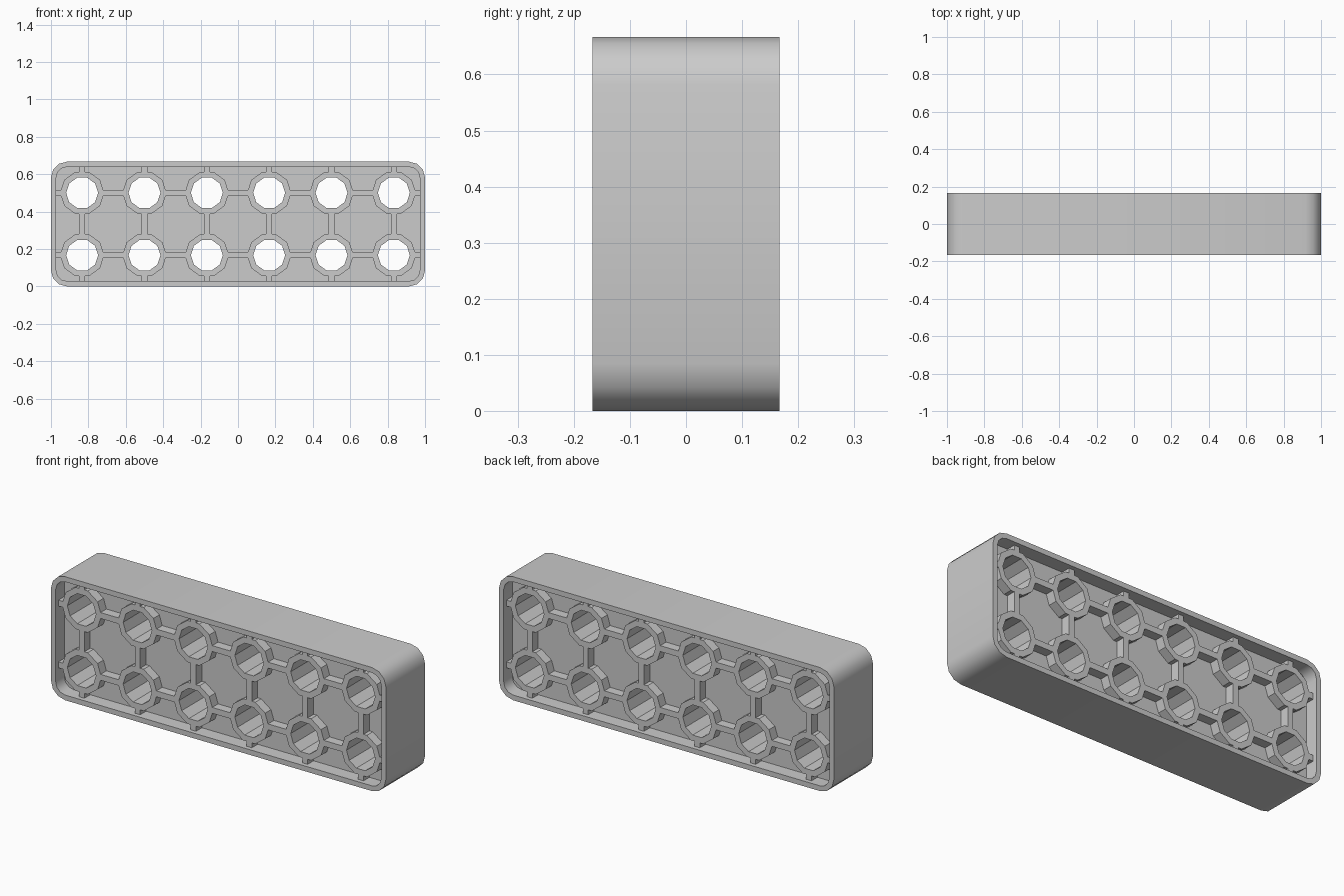
import bpy, bmesh
from math import pi, cos, sin, radians

cube = bpy.data.objects.get("Cube")
if cube:
    bpy.data.objects.remove(cube, do_unlink=True)

LENGTH, HEIGHT, DEPTH = 2.0, 2 / 3, 1 / 3
PITCH, WALL, CORNER = 1 / 3, 0.028, 0.085
WEB_HALF, LATTICE_HALF, RIB_HALF = 0.093, 0.143, 0.016
HOLE_R, TUBE_R, SIDES = 0.0855, 0.118, 10
COLUMNS = [(i - 2.5) * PITCH for i in range(6)]
ROWS = [(j + 0.5) * PITCH for j in range(2)]

grey = bpy.data.materials.new("light grey plastic")
grey.use_nodes = True
grey.diffuse_color = (0.6, 0.6, 0.6, 1)
grey.node_tree.nodes["Principled BSDF"].inputs["Base Color"].default_value = (0.6, 0.6, 0.6, 1)


def prism(bm, outline, y0, y1):
    """Closed solid from an x-z outline, extruded along y."""
    face = bm.faces.new([bm.verts.new((x, y0, z)) for x, z in outline])
    grown = bmesh.ops.extrude_face_region(bm, geom=[face])["geom"]
    verts = [v for v in grown if isinstance(v, bmesh.types.BMVert)]
    bmesh.ops.translate(bm, verts=verts, vec=(0, y1 - y0, 0))
    bmesh.ops.recalc_face_normals(bm, faces=bm.faces)


def rounded(inset):
    """Rounded rectangle outline with three segments per corner."""
    r = CORNER - inset
    points = []
    for k, (sx, sz) in enumerate([(1, 1), (-1, 1), (-1, -1), (1, -1)]):
        cx = sx * (LENGTH / 2 - CORNER)
        cz = HEIGHT / 2 + sz * (HEIGHT / 2 - CORNER)
        for s in range(4):
            a = k * pi / 2 + s * pi / 6
            points.append((cx + r * cos(a), cz + r * sin(a)))
    return points


def polygon(x, z, r):
    return [(x + r * cos(2 * pi * i / SIDES), z + r * sin(2 * pi * i / SIDES))
            for i in range(SIDES)]


def box(x0, x1, z0, z1):
    return [(x0, z0), (x1, z0), (x1, z1), (x0, z1)]


def solid(name, parts):
    """Object made of several prisms, each (outline, y0, y1)."""
    bm = bmesh.new()
    for part in parts:
        prism(bm, *part)
    mesh = bpy.data.meshes.new(name)
    bm.to_mesh(mesh)
    bm.free()
    mesh.materials.append(grey)
    obj = bpy.data.objects.new(name, mesh)
    bpy.context.collection.objects.link(obj)
    return obj


def combine(target, tool, operation):
    """Apply a boolean and remove the tool."""
    mod = target.modifiers.new("combine", "BOOLEAN")
    mod.operation, mod.object, mod.solver = operation, tool, "EXACT"
    mod.use_self = True
    graph = bpy.context.evaluated_depsgraph_get()
    mesh = bpy.data.meshes.new_from_object(target.evaluated_get(graph))
    target.modifiers.clear()
    target.data = mesh
    bpy.data.objects.remove(tool, do_unlink=True)


# Outer shell, hollowed from both sides to leave a central web
brick = solid("brick_body", [(rounded(0), -DEPTH / 2, DEPTH / 2)])
pockets = solid("pockets", [(rounded(WALL), s * WEB_HALF, s * (DEPTH / 2 + 0.1)) for s in (-1, 1)])
combine(brick, pockets, "DIFFERENCE")

# Ribs running between the tubes and into the walls
ex, ez = LENGTH / 2 - WALL / 2, HEIGHT - WALL / 2
bars = solid("cross_ribs", [(box(-ex, ex, z - RIB_HALF, z + RIB_HALF), -LATTICE_HALF, LATTICE_HALF)
                            for z in ROWS])
uprights = solid("upright_ribs", [(box(x - RIB_HALF, x + RIB_HALF, WALL / 2, ez), -LATTICE_HALF, LATTICE_HALF)
                                  for x in COLUMNS])
centres = [(x, z) for x in COLUMNS for z in ROWS]
tubes = solid("tubes", [(polygon(x, z, TUBE_R), -LATTICE_HALF, LATTICE_HALF) for x, z in centres])
for part in (bars, uprights, tubes):
    combine(brick, part, "UNION")

# Ten-sided holes right through each tube
holes = solid("holes", [(polygon(x, z, HOLE_R), -DEPTH, DEPTH) for x, z in centres])
combine(brick, holes, "DIFFERENCE")

# Soft corners on the shell, crisp tube facets
bpy.ops.object.select_all(action="DESELECT")
brick.select_set(True)
bpy.context.view_layer.objects.active = brick
bpy.ops.object.shade_smooth_by_angle(angle=radians(33))
